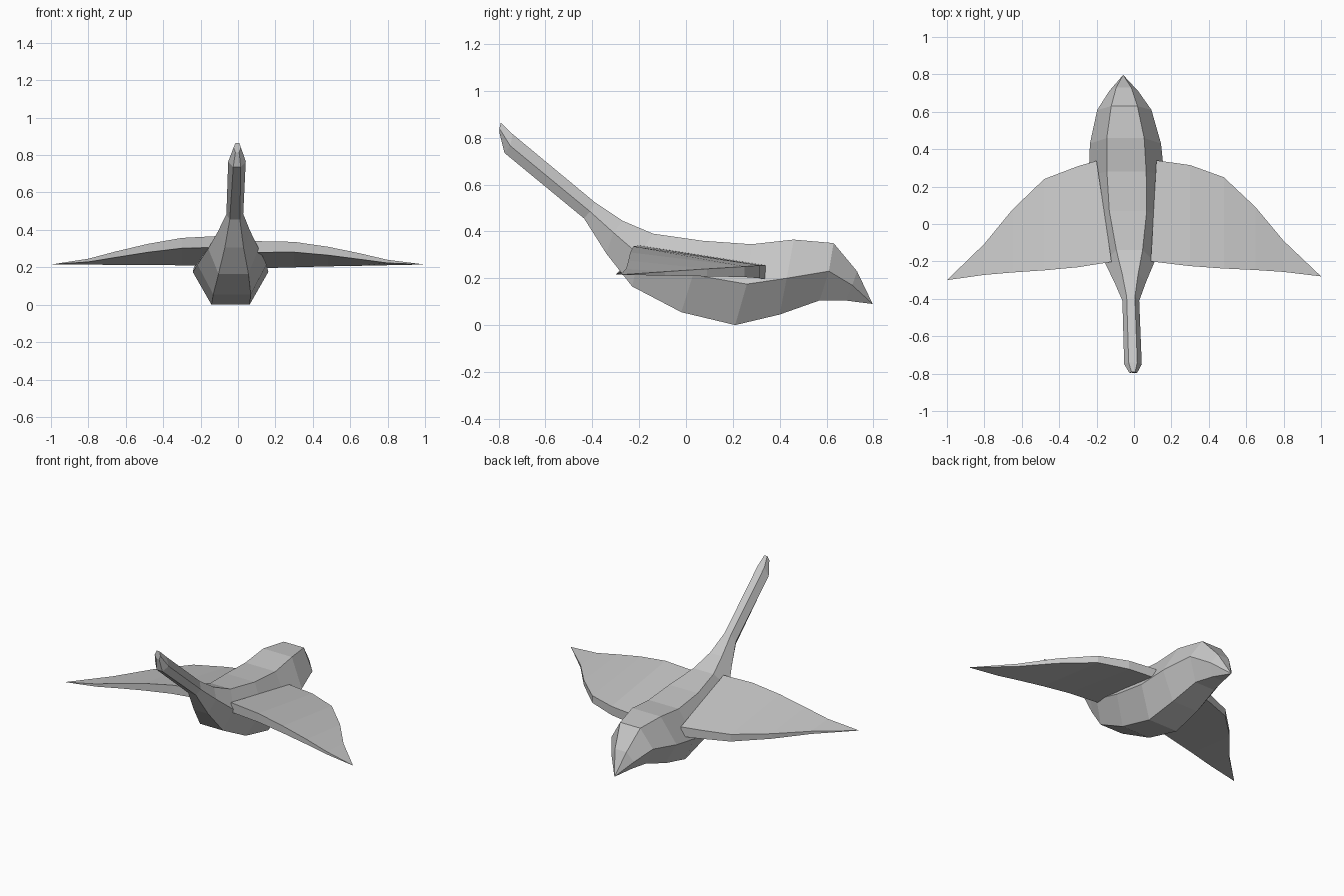
import bpy
import bmesh

cube = bpy.data.objects.get("Cube")
if cube:
    bpy.data.objects.remove(cube, do_unlink=True)

GREY = 0.57
material = bpy.data.materials.new("plain grey")
material.use_nodes = True
material.diffuse_color = (GREY, GREY, GREY, 1)
shader = next(n for n in material.node_tree.nodes if n.type == 'BSDF_PRINCIPLED')
shader.inputs["Base Color"].default_value = (GREY, GREY, GREY, 1)


def loft(name, sections):
    """Skin a row of closed sections with flat faces; a single point makes a tip."""
    bm = bmesh.new()
    rings = [[bm.verts.new(point) for point in section] for section in sections]
    for ring, following in zip(rings, rings[1:]):
        count = len(ring)
        for i in range(count):
            j = (i + 1) % count
            if len(following) == 1:
                bm.faces.new((ring[i], ring[j], following[0]))
            else:
                bm.faces.new((ring[i], ring[j], following[j], following[i]))
    for end in (rings[0], rings[-1]):
        if len(end) > 2:
            bm.faces.new(end)
    bmesh.ops.recalc_face_normals(bm, faces=bm.faces[:])
    mesh = bpy.data.meshes.new(name)
    bm.to_mesh(mesh)
    bm.free()
    mesh.materials.append(material)
    part = bpy.data.objects.new(name, mesh)
    bpy.context.scene.collection.objects.link(part)
    return part


def centre_line(y):
    """The spine drifts slightly to one side towards the tail."""
    return -0.031 - 0.034 * y


def hexagon(levels):
    """Six-sided section from (half width, y, z) at its top, middle and bottom."""
    shift = centre_line(levels[1][1])
    left = [(shift + half, y, z) for half, y, z in levels]
    right = [(shift - half, y, z) for half, y, z in reversed(levels)]
    return left + right


# Body: head, long neck, belly and pointed tail in one faceted skin
body_levels = [
    ((.01, -.79, .865), (.02, -.797, .84), (.01, -.795, .815)),
    ((.023, -.74, .815), (.047, -.75, .765), (.02, -.775, .735)),
    ((.022, -.39, .525), (.045, -.41, .485), (.027, -.435, .455)),
    ((.042, -.27, .445), (.085, -.31, .395), (.05, -.34, .305)),
    ((.07, -.14, .39), (.135, -.2, .3), (.08, -.23, .165)),
    ((.1, .07, .36), (.185, .03, .215), (.1, -.02, .055)),
    ((.105, .28, .345), (.202, .26, .175), (.102, .21, 0)),
    ((.1, .46, .365), (.19, .43, .2), (.09, .4, .045)),
    ((.07, .63, .35), (.145, .61, .23), (.07, .57, .105)),
    ((.04, .73, .23), (.078, .71, .17), (.04, .68, .105)),
]
tail_y = 0.797
tail_tip = [(centre_line(tail_y), tail_y, 0.09)]
loft("body", [hexagon(levels) for levels in body_levels] + [tail_tip])

# Wings: tapering slabs, higher along the front edge than the rear edge
# Each station: x, front y, rear y, front height, rear height, thickness
wing_stations = [
    (.3, -.225, .315, .336, .255, .055),
    (.48, -.238, .25, .31, .25, .045),
    (.65, -.246, .09, .275, .24, .032),
    (.8, -.256, -.09, .24, .228, .017),
]


def wing(name, side, root_front, root_rear, lift, sweep):
    def slab(x_front, x_rear, front, rear, z_front, z_rear, thick):
        raised = lift * (1 - x_front)
        drop = sweep * x_front
        z_front += raised
        z_rear += raised / 2
        return [
            (side * x_front, front - drop, z_front),
            (side * x_rear, rear - drop, z_rear),
            (side * x_rear, rear - drop, z_rear - thick),
            (side * x_front, front - drop, z_front - thick),
        ]

    sections = [slab(root_front, root_rear, -.2, .34, .34, .255, .06)]
    sections += [slab(x, x, *rest) for x, *rest in wing_stations]
    sections.append([(side, -.28 - sweep, .215)])
    return loft(name, sections)


wing("left_wing", 1, .09, .12, 0, 0)
wing("right_wing", -1, .12, .2, .03, .02)
